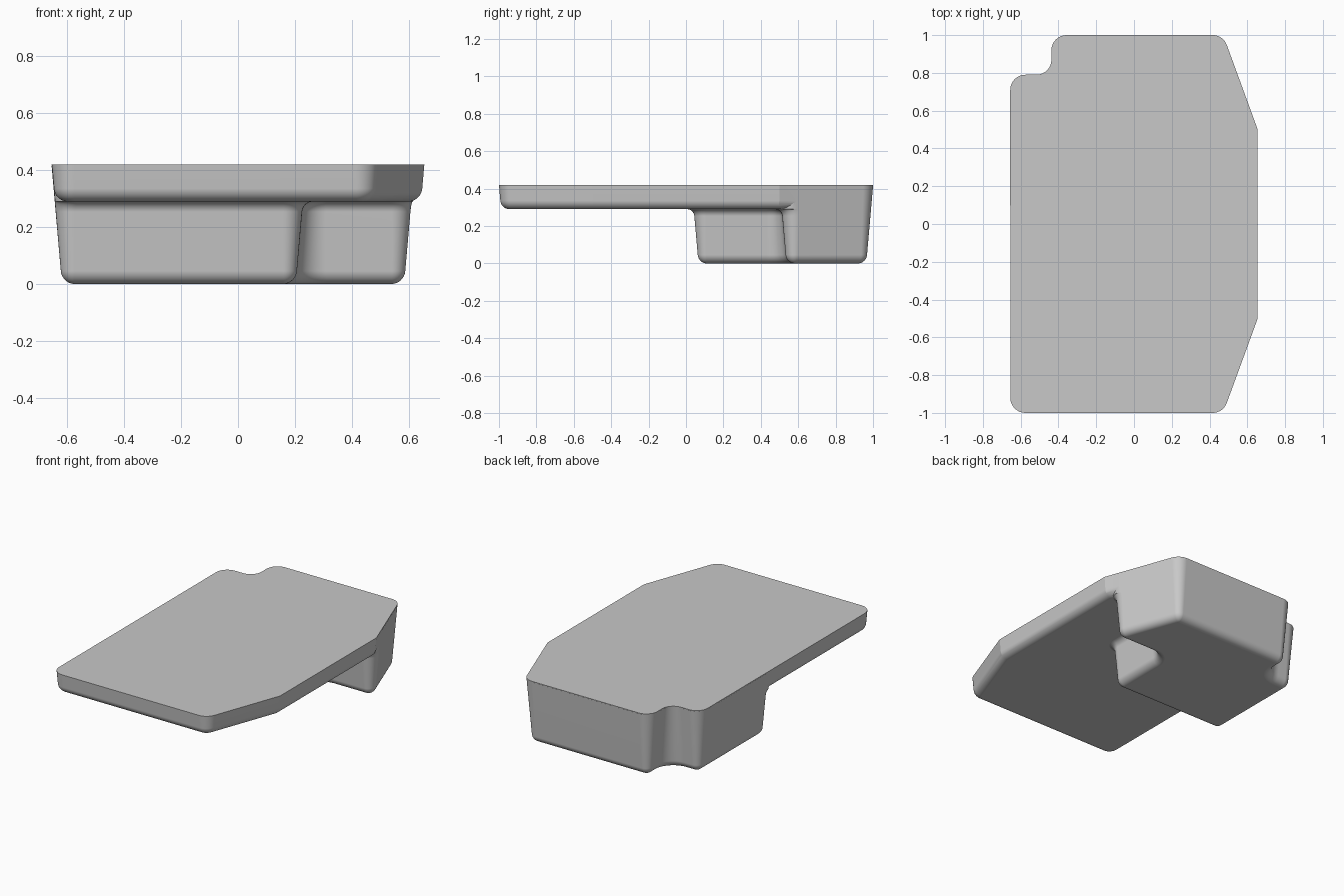
import bpy, bmesh
from math import sin, cos, tan, radians
from mathutils import Vector

cube = bpy.data.objects.get("Cube")
if cube:
    bpy.data.objects.remove(cube)

HEIGHT = 0.42      # top of the body
SHELF = 0.29       # underside of the thin slab
DRAFT = radians(5) # wall taper
FILLET = 0.05
STEPS = 8

grey = bpy.data.materials.new("plain grey")
grey.use_nodes = True
colour = (0.58, 0.58, 0.58, 1)
grey.diffuse_color = colour
grey.node_tree.nodes["Principled BSDF"].inputs["Base Color"].default_value = colour


def wall_inset(z):
    return tan(DRAFT) * (HEIGHT - z)


def rounded_outline(corners, insets):
    """Move each edge inward by its inset, then round the corners."""
    pts = [Vector(c[:2]) for c in corners]
    n = len(pts)
    dirs = [(pts[(i + 1) % n] - pts[i]).normalized() for i in range(n)]
    ring = []
    for i, (x, y, radius) in enumerate(corners):
        a, b = dirs[i - 1], dirs[i]
        turn = a.cross(b)
        p = pts[i] + (b * insets[i - 1] - a * insets[i]) / turn
        if radius == 0:
            ring.append(p)
            continue
        side = 1 if turn > 0 else -1
        r = max(0.01, radius - side * (insets[i - 1] + insets[i]) / 2)
        angle = a.angle(b)
        start = p - a * r * tan(angle / 2)
        normal = Vector((-a.y, a.x)) * side
        for k in range(STEPS + 1):
            t = angle * k / STEPS
            ring.append(start + a * r * sin(t) + normal * r * (1 - cos(t)))
    return ring


def bottom_fillet(base):
    """Height and inset pairs from the flat base up to the tapered wall."""
    end = radians(90) - DRAFT
    z_end = base + FILLET * (1 - cos(end))
    centre = wall_inset(z_end) + FILLET * sin(end)
    steps = [end * k / STEPS for k in range(STEPS + 1)]
    return [(base + FILLET * (1 - cos(t)), centre - FILLET * sin(t)) for t in steps]


def loft(name, corners, levels):
    bm = bmesh.new()
    rings = [[bm.verts.new((p.x, p.y, z)) for p in rounded_outline(corners, insets)]
             for z, insets in levels]
    for low, high in zip(rings, rings[1:]):
        for i in range(len(low)):
            j = (i + 1) % len(low)
            bm.faces.new((low[i], low[j], high[j], high[i]))
    bm.faces.new(rings[0][::-1])
    bm.faces.new(rings[-1])
    mesh = bpy.data.meshes.new(name)
    bm.to_mesh(mesh)
    bm.free()
    mesh.materials.append(grey)
    obj = bpy.data.objects.new(name, mesh)
    bpy.context.collection.objects.link(obj)
    return obj


# Back edge shared by both parts: chamfered corner and scooped corner
back = [(0.655, 0.5, 0), (0.472, 1, 0.08), (-0.437, 1, 0.08),
        (-0.437, 0.79, 0.08), (-0.655, 0.79, 0.08)]

# Thin slab over the full length
slab_outline = [(-0.655, -1, 0.08), (0.472, -1, 0.08), (0.655, -0.5, 0)] + back
slab_levels = bottom_fillet(SHELF) + [(HEIGHT, 0)]
body = loft("tray_body", slab_outline, [(z, [d] * len(slab_outline)) for z, d in slab_levels])

# Deep block at the back, with a stepped front that flares into the slab
block_outline = [(-0.655, 0.03, 0.08), (0.24, 0.03, 0.08), (0.24, 0.5, 0.07),
                 (0.655, 0.5, 0.08)] + back[1:]
INNER = 3          # the first edges face the recess
FLARE = 0.04
OVERLAP = 0.0006   # keeps the outer walls from coinciding


def block_level(z, outer, inner):
    return z, [inner] * INNER + [outer - OVERLAP] * (len(block_outline) - INNER)


block_levels = [block_level(z, d, d) for z, d in bottom_fillet(0)]
z_centre = SHELF + 0.0005 - FLARE
flare_centre = wall_inset(z_centre + FLARE * sin(DRAFT)) - FLARE * cos(DRAFT)
for k in range(STEPS + 1):
    t = DRAFT + (radians(90) - DRAFT) * k / STEPS
    z = z_centre + FLARE * sin(t)
    block_levels.append(block_level(z, wall_inset(z), flare_centre + FLARE * cos(t)))
z_top = HEIGHT - 0.005
block_levels.append(block_level(z_top, wall_inset(z_top), flare_centre))
block = loft("deep_block", block_outline, block_levels)

# Join the two into one solid
union = body.modifiers.new("join", "BOOLEAN")
union.operation = "UNION"
union.solver = "EXACT"
union.object = block
bpy.context.view_layer.objects.active = body
body.select_set(True)
bpy.ops.object.modifier_apply(modifier="join")
bpy.data.objects.remove(block)

# Smooth fillets, flat walls
bpy.ops.object.shade_smooth_by_angle(angle=radians(16))
weighted = body.modifiers.new("flat walls", "WEIGHTED_NORMAL")
weighted.keep_sharp = True
